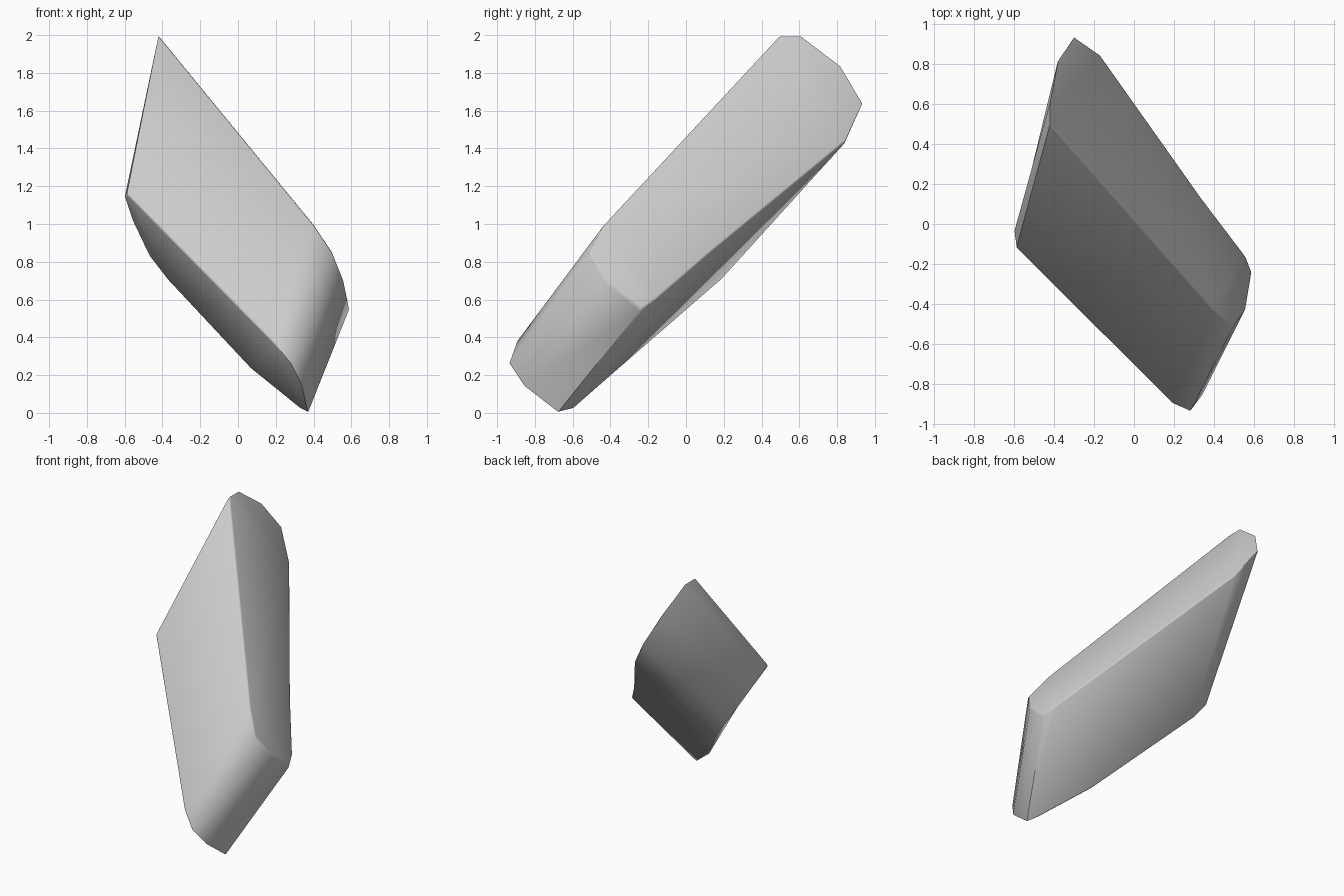
import bpy, bmesh

if "Cube" in bpy.data.objects:
    bpy.data.objects.remove(bpy.data.objects["Cube"])

# Outline of the upper right side: rounded top end, back edge, rounded bottom end
upper_side = [
    (-0.42, 0.50, 2.00), (-0.42, 0.61, 2.00), (-0.38, 0.82, 1.84),
    (-0.30, 0.94, 1.64), (-0.17, 0.85, 1.44),
    (0.34, 0.13, 0.85),
    (0.56, -0.16, 0.60), (0.59, -0.24, 0.55), (0.56, -0.42, 0.70),
    (0.50, -0.51, 0.85), (0.40, -0.43, 1.00)]

# Matching outline of the lower left side
lower_side = [
    (-0.59, -0.12, 1.16), (-0.60, -0.04, 1.14), (-0.56, 0.08, 1.02),
    (-0.47, 0.19, 0.83), (-0.37, 0.18, 0.70),
    (0.07, -0.36, 0.23),
    (0.33, -0.60, 0.02), (0.37, -0.68, 0.00), (0.34, -0.86, 0.14),
    (0.28, -0.94, 0.26), (0.19, -0.90, 0.37)]

# Loft the slab between the two outlines
bm = bmesh.new()
up = [bm.verts.new(p) for p in upper_side]
low = [bm.verts.new(p) for p in lower_side]
n = len(up)
for i in range(n):
    j = (i + 1) % n
    bm.faces.new((up[i], up[j], low[j], low[i]))

# Close each side: two rounded ends and a flat middle
for ring in (up, low):
    bm.faces.new(ring[0:5])
    bm.faces.new(ring[6:11])
    bm.faces.new((ring[0], ring[4], ring[5], ring[6], ring[10]))
bmesh.ops.recalc_face_normals(bm, faces=bm.faces)

# Soften the rims slightly
rims = [e for e in bm.edges
        if any(e.verts[0] in (r[i], r[(i + 1) % n]) and e.verts[1] in (r[i], r[(i + 1) % n])
               for r in (up, low) for i in range(n))]
bmesh.ops.bevel(bm, geom=rims, offset=0.012, segments=2, profile=0.5, affect='EDGES')

mesh = bpy.data.meshes.new("slab")
bm.to_mesh(mesh)
bm.free()
slab = bpy.data.objects.new("slab", mesh)
bpy.context.collection.objects.link(slab)
bpy.context.view_layer.objects.active = slab
slab.select_set(True)
bpy.ops.object.shade_smooth_by_angle(angle=0.9)
